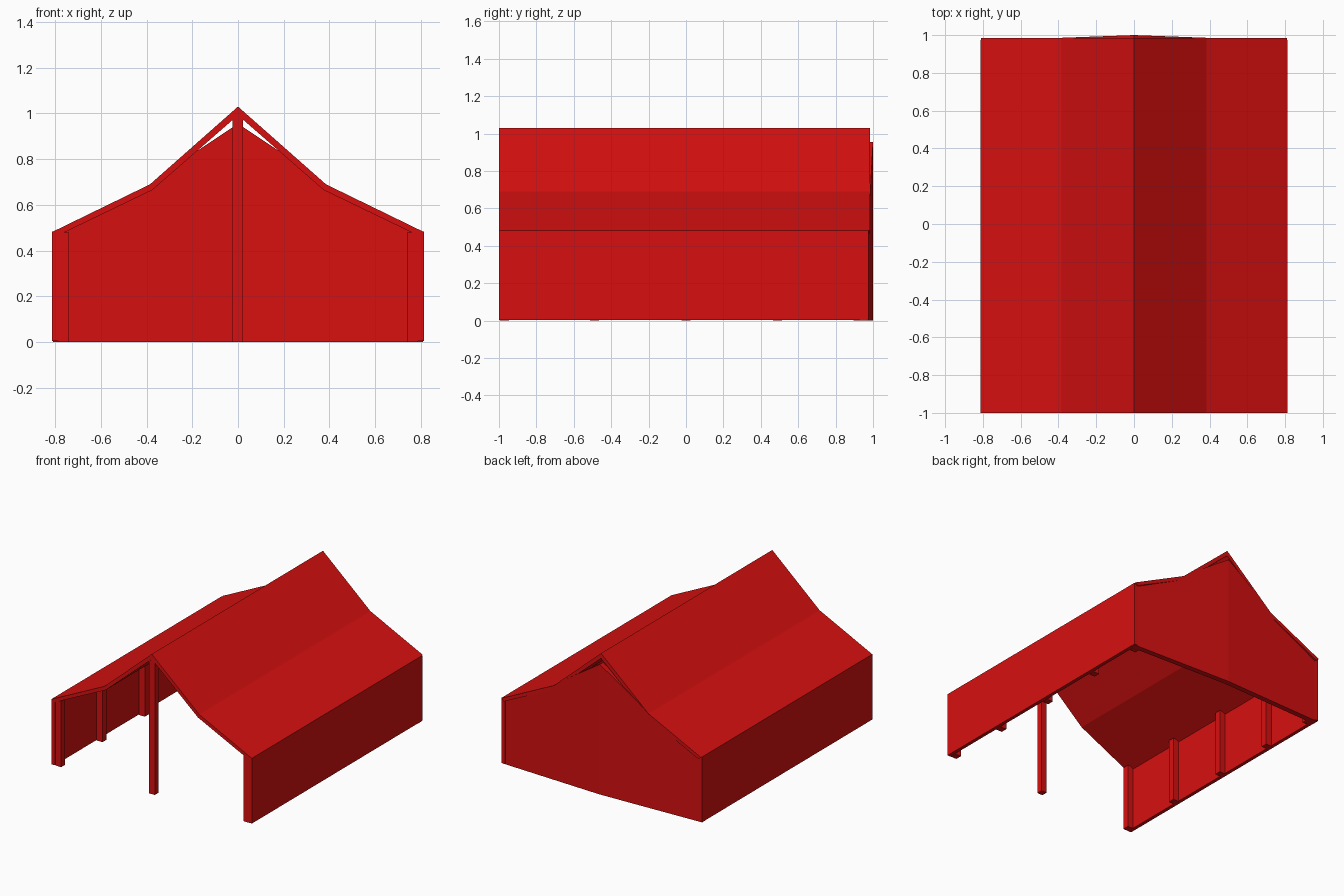
import bpy
import bmesh

cube = bpy.data.objects.get("Cube")
if cube:
    bpy.data.objects.remove(cube, do_unlink=True)

red = bpy.data.materials.new("tent red")
red.use_nodes = True
red.diffuse_color = (0.68, 0.005, 0.005, 1)
red.node_tree.nodes["Principled BSDF"].inputs["Base Color"].default_value = red.diffuse_color


def prism(name, outline, front, back, mirror=True):
    """Extrude an (x, z) outline between two depth functions, mirrored in x."""
    bm = bmesh.new()
    a = [bm.verts.new((x, front(x), z)) for x, z in outline]
    b = [bm.verts.new((x, back(x), z)) for x, z in outline]
    bm.faces.new(a)
    bm.faces.new(b[::-1])
    n = len(outline)
    for i in range(n):
        j = (i + 1) % n
        # leave the centre seam open so the halves join cleanly
        if mirror and outline[i][0] == 0 and outline[j][0] == 0:
            continue
        bm.faces.new((a[j], a[i], b[i], b[j]))
    bmesh.ops.recalc_face_normals(bm, faces=bm.faces)
    mesh = bpy.data.meshes.new(name)
    bm.to_mesh(mesh)
    bm.free()
    mesh.materials.append(red)
    obj = bpy.data.objects.new(name, mesh)
    bpy.context.collection.objects.link(obj)
    if mirror:
        obj.modifiers.new("Mirror", "MIRROR")
    return obj


def block(name, x0, x1, y0, y1, z0, z1, mirror=True):
    outline = [(x0, z0), (x1, z0), (x1, z1), (x0, z1)]
    return prism(name, outline, lambda x: y0, lambda x: y1, mirror)


# Roof: steep ridge breaking to shallow eaves
roof = [(0, 1.03), (0.385, 0.69), (0.81, 0.483),
        (0.79, 0.465), (0.375, 0.665), (0, 0.992)]
prism("roof", roof, lambda x: -1, lambda x: 0.985)

# Back wall: slightly bowed outward, leaving a vent under the ridge
gable = [(0, 0), (0.81, 0), (0.81, 0.48), (0.39, 0.685), (0.3, 0.755), (0, 0.955)]
bow = lambda x: 1 - 0.03 * x / 0.81
prism("back_wall", gable, lambda x: bow(x) - 0.04, bow)

# Side walls
block("side_walls", 0.787, 0.813, -1, 0.975, 0.004, 0.483)

# Wall posts along the inside, standing on the ground
for i, y in enumerate((-0.97, -0.49, 0, 0.49, 0.92)):
    block(f"wall_posts_{i + 1}", 0.74, 0.787, y - 0.024, y + 0.024, 0, 0.48)

# Front centre post
block("front_post", -0.024, 0.021, -0.995, -0.95, 0, 0.995, mirror=False)
